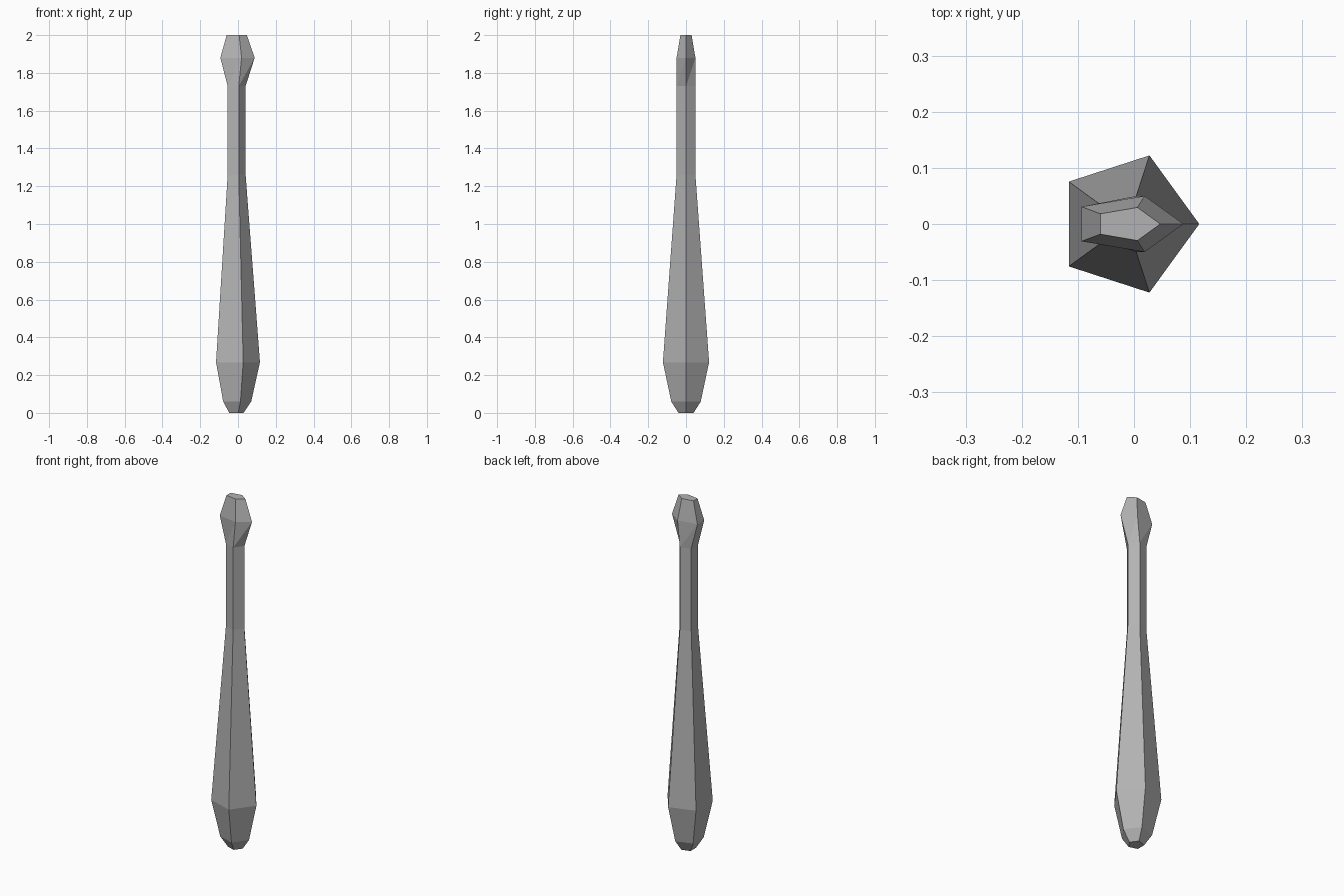
import bpy, bmesh
from math import cos, sin, tau

if "Cube" in bpy.data.objects:
    bpy.data.objects.remove(bpy.data.objects["Cube"])

SIDES = 5
CENTRE_X = -0.0122

# Profile of the club: height, radius along x, radius along y
profile = [
    (0.0, 0.042, 0.042),
    (0.06, 0.082, 0.082),
    (0.268, 0.1285, 0.1285),  # widest part of the barrel
    (1.26, 0.0525, 0.0525),   # start of the grip
    (1.73, 0.0525, 0.0525),   # end of the grip
    (1.88, 0.1005, 0.0525),   # flattened pommel
    (2.0, 0.059, 0.031),
]

bm = bmesh.new()
rings = [[bm.verts.new((CENTRE_X + rx * cos(tau * i / SIDES), ry * sin(tau * i / SIDES), z))
          for i in range(SIDES)] for z, rx, ry in profile]

# Side walls, split along one diagonal so bent panels fold consistently
for low, high in zip(rings, rings[1:]):
    for i in range(SIDES):
        j = (i + 1) % SIDES
        bm.faces.new((low[i], low[j], high[j]))
        bm.faces.new((low[i], high[j], high[i]))

# End caps
bm.faces.new(rings[0][::-1])
bm.faces.new(rings[-1])

# Merge the panels that are flat back into single faces
bmesh.ops.dissolve_limit(bm, angle_limit=0.01, verts=bm.verts[:], edges=bm.edges[:])
bmesh.ops.recalc_face_normals(bm, faces=bm.faces[:])

mesh = bpy.data.meshes.new("wooden_club")
bm.to_mesh(mesh)
bm.free()

# Dark grey finish
grey = bpy.data.materials.new("dark_grey")
grey.diffuse_color = (0.45, 0.45, 0.45, 1.0)
grey.use_nodes = True
grey.node_tree.nodes["Principled BSDF"].inputs["Base Color"].default_value = grey.diffuse_color
mesh.materials.append(grey)

club = bpy.data.objects.new("wooden_club", mesh)
bpy.context.collection.objects.link(club)
